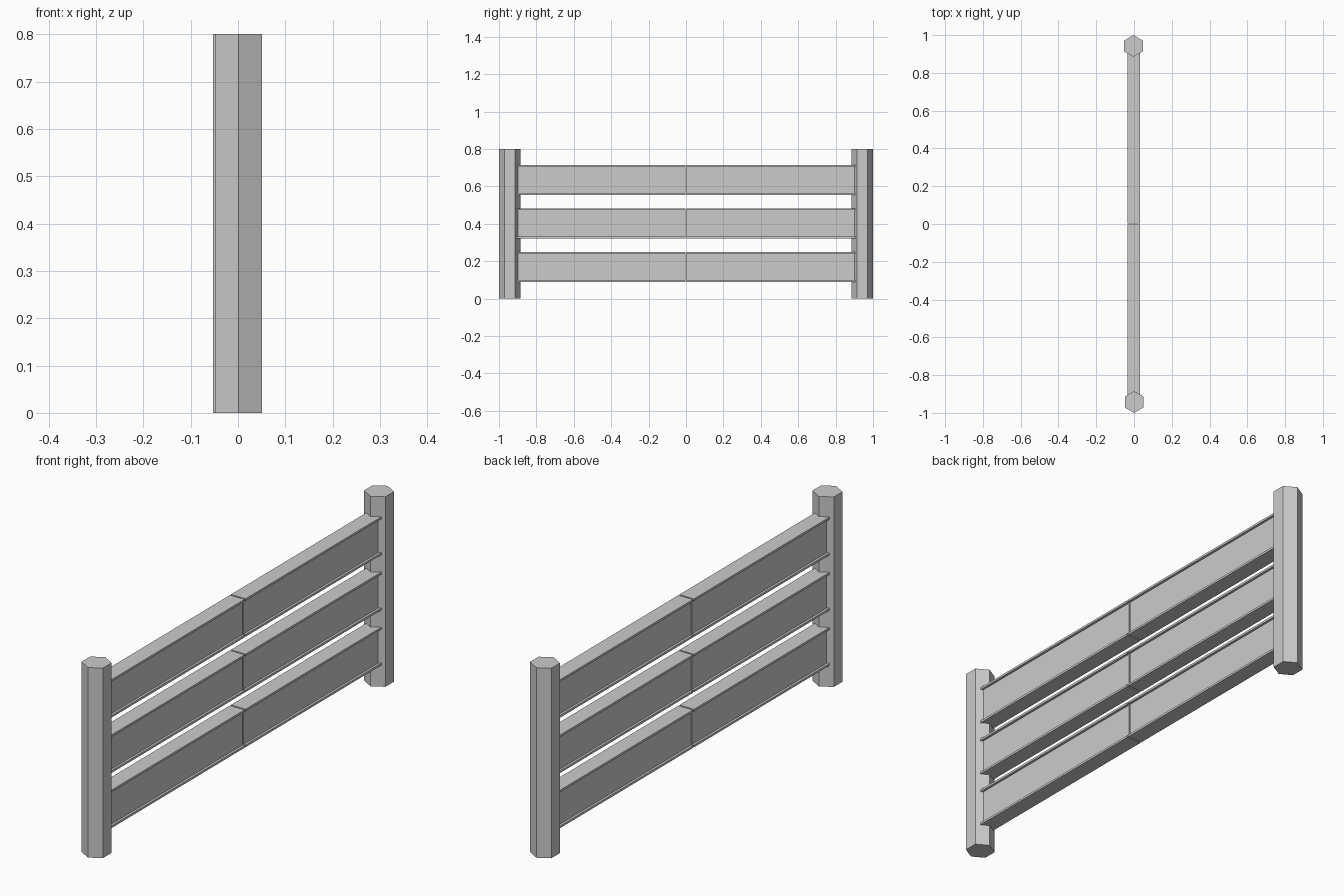
import bpy, bmesh, math

if "Cube" in bpy.data.objects:
    bpy.data.objects.remove(bpy.data.objects["Cube"])

R = 0.0575                      # hexagonal post radius
POST_Y = 1 - R
W, LIP, H, FL = 0.034, 0.01, 0.16, 0.009   # rail half width, recess, height, flange
GAP = 0.006


def new_object(name, bm):
    bmesh.ops.recalc_face_normals(bm, faces=bm.faces)
    me = bpy.data.meshes.new(name)
    bm.to_mesh(me)
    bm.free()
    ob = bpy.data.objects.new(name, me)
    bpy.context.collection.objects.link(ob)
    return ob


def extrude(name, pts, vec):
    """Extrude a closed profile along a vector into a capped solid."""
    bm = bmesh.new()
    face = bm.faces.new([bm.verts.new(p) for p in pts])
    res = bmesh.ops.extrude_face_region(bm, geom=[face], use_keep_orig=True)
    verts = [g for g in res["geom"] if isinstance(g, bmesh.types.BMVert)]
    bmesh.ops.translate(bm, verts=verts, vec=vec)
    return new_object(name, bm)


# Hexagonal end posts, corners pointing along the fence
for name, x, y in (("front_post", 0.001, -POST_Y), ("back_post", -0.003, POST_Y)):
    ring = [(x + R * math.sin(i * math.pi / 3), y + R * math.cos(i * math.pi / 3), 0)
            for i in range(6)]
    extrude(name, ring, (0, 0, 0.8))

# Three rails, each of two flanged half-lengths meeting at a narrow gap
h, w = H / 2, W - LIP
quarter = [(w, h - FL), (W, h - FL), (W, h)]
right = [(x, -z) for x, z in reversed(quarter)] + quarter
profile = right + [(-x, z) for x, z in reversed(right)]
for level, zc in (("lower", 0.17), ("middle", 0.402), ("upper", 0.635)):
    for side, s in (("front", -1), ("back", 1)):
        pts = [(x - 0.001, s * GAP / 2, z + zc) for x, z in profile]
        extrude(f"{level}_rail_{side}", pts, (0, s * (POST_Y - GAP / 2), 0))
